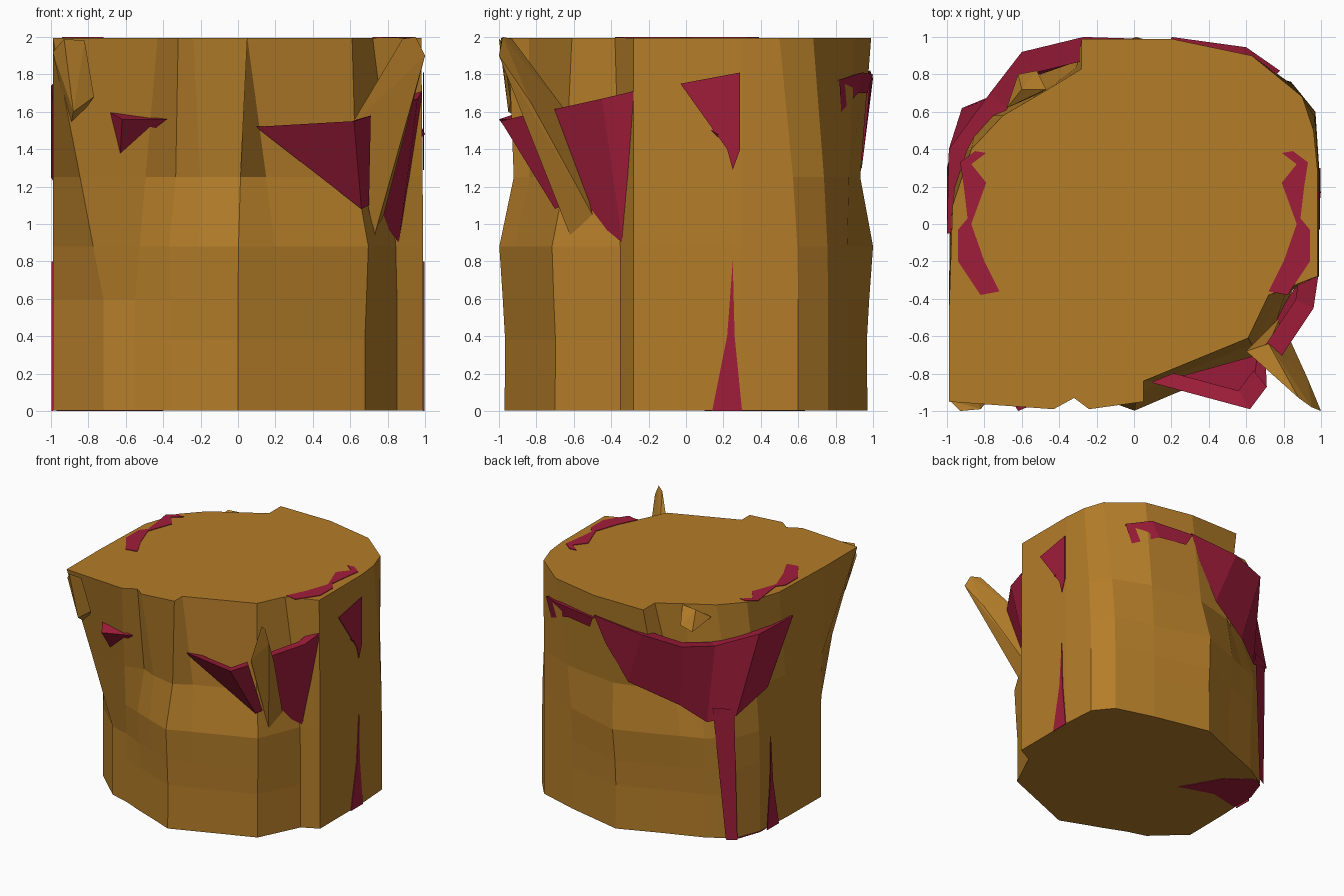
import bpy, bmesh

if "Cube" in bpy.data.objects:
    bpy.data.objects.remove(bpy.data.objects["Cube"])

def material(name, rgb):
    m = bpy.data.materials.new(name)
    m.diffuse_color = (*rgb, 1)
    m.use_nodes = True
    m.node_tree.nodes["Principled BSDF"].inputs["Base Color"].default_value = m.diffuse_color
    return m

BARK = material("bark_brown", (0.455, 0.205, 0.022))
RED = material("dark_red", (0.35, 0.012, 0.043))

def add(name, bm, mat):
    bmesh.ops.recalc_face_normals(bm, faces=bm.faces[:])
    me = bpy.data.meshes.new(name)
    bm.to_mesh(me)
    bm.free()
    me.materials.append(mat)
    ob = bpy.data.objects.new(name, me)
    bpy.context.collection.objects.link(ob)
    return ob

def plate(name, pts, mat=RED, thick=0.006):
    """Flat thin panel from one outline."""
    bm = bmesh.new()
    bm.faces.new([bm.verts.new(p) for p in pts])
    ob = add(name, bm, mat)
    s = ob.modifiers.new("thickness", "SOLIDIFY")
    s.thickness, s.offset = thick, 0
    return ob

def skirt(name, upper, lower, inner=None, mat=RED):
    """Folded panel between two edges, with a ledge back to the trunk."""
    bm = bmesh.new()
    rows = [[bm.verts.new(p) for p in r] for r in (lower, upper)]
    if inner:
        rows.append([bm.verts.new((x * inner, y * inner, z - 0.02)) for x, y, z in upper])
    for a, b in zip(rows, rows[1:]):
        for i in range(len(a) - 1):
            bm.faces.new((a[i], a[i + 1], b[i + 1], b[i]))
    return add(name, bm, mat)

def hull(name, pts, mat):
    bm = bmesh.new()
    vs = [bm.verts.new(p) for p in pts]
    bmesh.ops.convex_hull(bm, input=vs)
    junk = [v for v in bm.verts if not v.link_faces]
    bmesh.ops.delete(bm, geom=junk, context="VERTS")
    return add(name, bm, mat)

# Trunk: columns as (bottom x, bottom y, top x, top y), counter-clockwise from front centre
COLS = [
    (0, -.97, .05, -.95), (.2, -.89, .05, -.84), (.68, -.7, .61, -.61),
    (.85, -.35, .72, -.38), (.99, -.28, .98, -.28), (.99, 0, .98, 0),
    (.99, .3, .98, .3), (.97, .6, .96, .5), (.84, .76, .9, .68),
    (.5, .86, .63, .9), (0, .97, .2, .99), (-.34, .83, -.28, .99),
    (-.5, .77, -.28, .83), (-.68, .7, -.46, .72), (-.88, .58, -.7, .58),
    (-.965, .36, -.87, .4), (-.985, 0, -.97, .1), (-.99, -.45, -.99, -.5),
    (-.72, -.7, -.99, -.95), (-.55, -.75, -.43, -.99), (-.36, -.83, -.32, -.93),
    (-.2, -.89, -.24, -.99)]
BARREL = {0, 1, 2, 10, 11, 12, 13, 20, 21}
FLARED = {18, 19}
# ring height, blend to top outline, blend of flared corner, scale of barrel columns
RINGS = [(.004, 0, 0, 1), (.38, 0, 0, .997), (.6, 0, 0, 1.01), (.88, .05, .2, 1.03),
         (1.25, .28, .46, .955), (1.995, 1, 1, 1)]

bm = bmesh.new()
rings = []
for z, t0, tf, s in RINGS:
    ring = []
    for i, (bx, by, tx, ty) in enumerate(COLS):
        k = s if i in BARREL else 1
        t = tf if i in FLARED else t0
        ring.append(bm.verts.new(((bx + (tx - bx) * t) * k, (by + (ty - by) * t) * k, z)))
    rings.append(ring)
n = len(COLS)
for a, b in zip(rings, rings[1:]):
    for i in range(n):
        j = (i + 1) % n
        bm.faces.new((a[i], a[j], b[j], b[i]))
bm.faces.new(rings[0][::-1])
bm.faces.new(rings[-1])
add("trunk", bm, BARK)

# Broken bark splinters at the front corners
hull("right_splinter", [(.73, -.62, .94), (.78, -.5, 1.05), (.6, -.68, 1.52), (.72, -.64, 1.6),
                        (.88, -.93, 1.99), (.95, -.98, 2), (1, -1, 1.9), (.93, -.83, 1.65)], BARK)
hull("left_splinter", [(-.99, -.94, 1.92), (-.93, -1, 1.99), (-.82, -.99, 1.98),
                       (-.77, -.93, 1.68), (-.88, -.95, 1.6), (-.9, -.8, 1.5)], BARK)

# Torn red flaps on the front
hull("front_left_flap", [(-.69, -.88, 1.6), (-.38, -.9, 1.56), (-.63, -.85, 1.36), (-.62, -1, 1.56)], RED)
skirt("front_right_flap", [(.1, -.85, 1.52), (.62, -.99, 1.55), (.71, -.87, 1.58)],
      [(.12, -.85, 1.5), (.66, -.7, 1.08), (.7, -.66, 1.1)], .9)
skirt("right_corner_flap", [(.78, -.72, 1.61), (.96, -.45, 1.67), (.985, -.28, 1.71)],
      [(.76, -.5, 1.03), (.86, -.34, .9), (.95, -.275, 1.2)], .9)

# Right side wounds; the lower one repeats on the left
plate("right_wound", [(.992, -.03, 1.75), (.992, .29, 1.81), (.992, .29, 1.4), (.992, .25, 1.29), (.992, .22, 1.4)])
hull("wound_nub", [(1, .17, 1.48), (.98, .12, 1.51), (.98, .21, 1.52), (.98, .17, 1.46)], RED)
for side, name in ((1, "right"), (-1, "left")):
    x = side * .993
    plate(name + "_root_streak", [(x, .14, 0), (x, .3, 0), (x, .26, .4), (x, .25, .8), (x, .22, .4)])
    # red band inlaid on the top face
    band = [(.79, .38), (.85, .39), (.93, .33), (.91, .2), (.89, .03), (.94, -.03), (.94, -.2),
            (.82, -.38), (.72, -.36), (.8, -.2), (.87, 0), (.79, .22), (.87, .32)]
    plate(name + "_top_band", [(side * px, py, 1.997) for px, py in band])

# Large red tear around the back left, with its streak down to the ground
skirt("back_left_tear",
      [(.2, .985, 1.82), (-.27, 1, 1.78), (-.6, .92, 1.73), (-.77, .7, 1.7), (-.99, .4, 1.75), (-1, -.05, 1.74)],
      [(.1, .97, 1.6), (-.1, .94, 1.3), (-.5, .8, 1.15), (-.7, .71, 1.02), (-.92, .62, 1.1), (-1, .3, 1.25)], .88)
skirt("back_left_streak", [(-.74, .69, 1.15), (-.9, .62, 1.15)],
      [(-.83, .635, 0), (-.91, .59, 0)])
skirt("back_right_tear", [(.2, 1, 1.8), (.6, .945, 1.81), (.78, .82, 1.77)],
      [(.25, .97, 1.7), (.5, .92, 1.7), (.72, .83, 1.6)], .9)

# Red stain on the underside
plate("base_stain", [(-.4, .1, .003), (-.6, .45, .003), (-.82, .61, .003), (-.9, .56, .003),
                     (-.97, .36, .003), (-.97, .14, .003), (-.7, .2, .003)])

# Broken bark ridge left on the back rim
hull("rim_ridge", [(-.6, .72, 1.98), (-.47, .72, 1.99), (-.52, .82, 1.86), (-.62, .8, 1.82),
                   (-.68, .62, 1.9), (-.5, .7, 1.8)], BARK)
